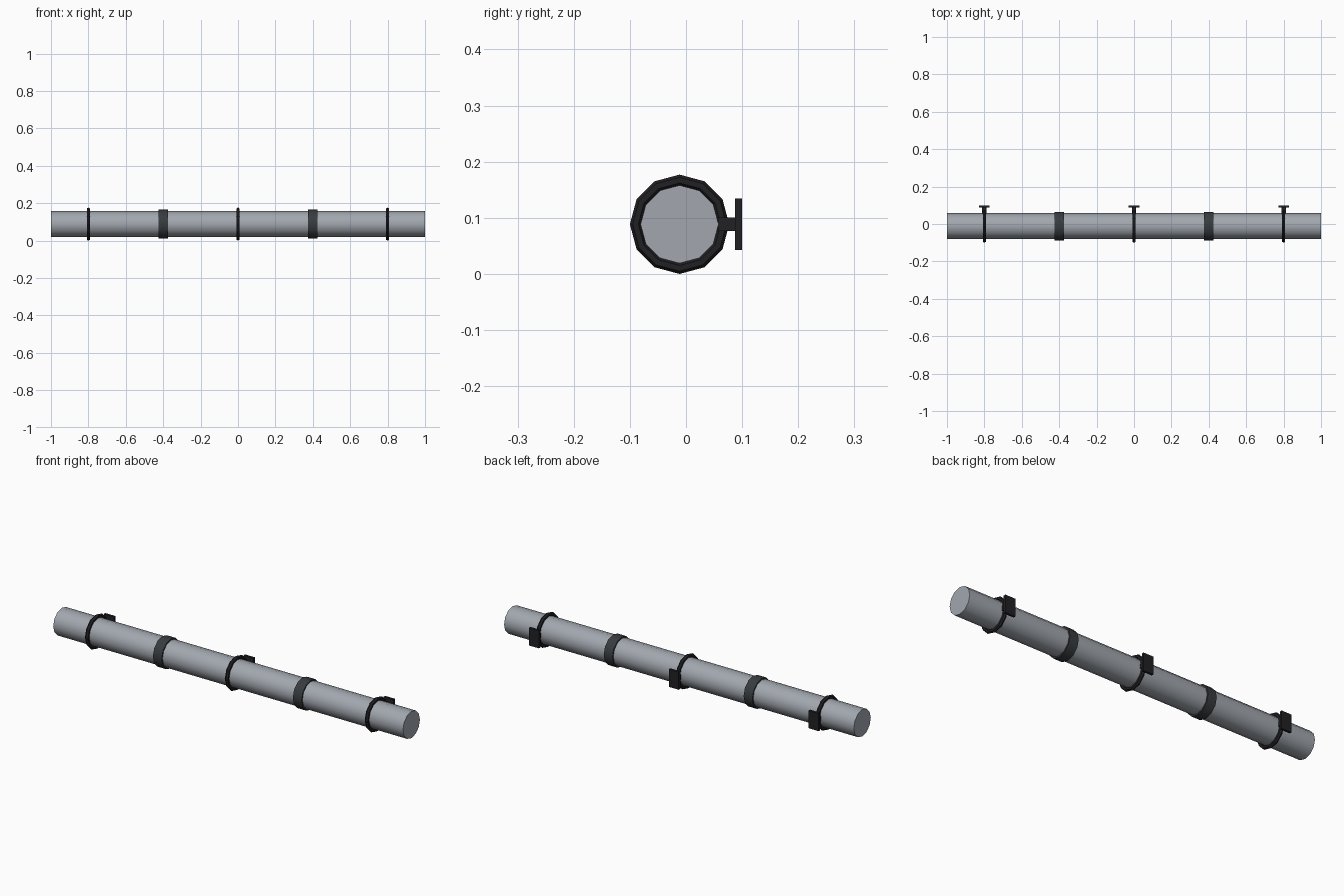
import bpy
from math import pi

if "Cube" in bpy.data.objects:
    bpy.data.objects.remove(bpy.data.objects["Cube"])

CY, CZ = -0.0115, 0.0885      # pipe axis
SIDES = 12


def material(name, rgb):
    m = bpy.data.materials.new(name)
    m.diffuse_color = (*rgb, 1)
    m.use_nodes = True
    m.node_tree.nodes["Principled BSDF"].inputs["Base Color"].default_value = m.diffuse_color
    return m


steel = material("steel", (0.36, 0.39, 0.43))
band = material("band_grey", (0.04, 0.045, 0.05))
dark = material("dark_iron", (0.015, 0.015, 0.018))


def finish(name, mat, smooth=0):
    o = bpy.context.object
    o.name = name
    o.data.materials.append(mat)
    bpy.ops.object.transform_apply(location=False, rotation=True, scale=True)
    if smooth:
        bpy.ops.object.shade_smooth_by_angle(angle=smooth)
    return o


def tube(name, x, radius, length, mat):
    bpy.ops.mesh.primitive_cylinder_add(vertices=SIDES, radius=radius, depth=length,
                                        location=(x, CY, CZ), rotation=(0, pi / 2, 0))
    finish(name, mat, 0.7)


def box(name, x, y0, y1, width, height, mat):
    bpy.ops.mesh.primitive_cube_add(size=1, location=(x, (y0 + y1) / 2, CZ))
    bpy.context.object.scale = (width, y1 - y0, height)
    finish(name, mat)


# Main pipe
tube("pipe", 0, 0.0695, 2.0, steel)

# Joint bands
for i, x in enumerate((-0.4, 0.4)):
    tube(f"joint_band_{i + 1}", x, 0.0768, 0.05, band)

# Wall brackets: clamp ring, stem and mounting plate
for i, x in enumerate((-0.8, 0, 0.8)):
    bpy.ops.mesh.primitive_torus_add(major_segments=SIDES, minor_segments=6,
                                     major_radius=0.0785, minor_radius=0.01,
                                     location=(x, CY, CZ), rotation=(0, pi / 2, 0))
    finish(f"clamp_ring_{i + 1}", dark)
    box(f"bracket_stem_{i + 1}", x, 0.057, 0.09, 0.024, 0.024, dark)
    box(f"wall_plate_{i + 1}", x, 0.0875, 0.1, 0.057, 0.091, dark)
